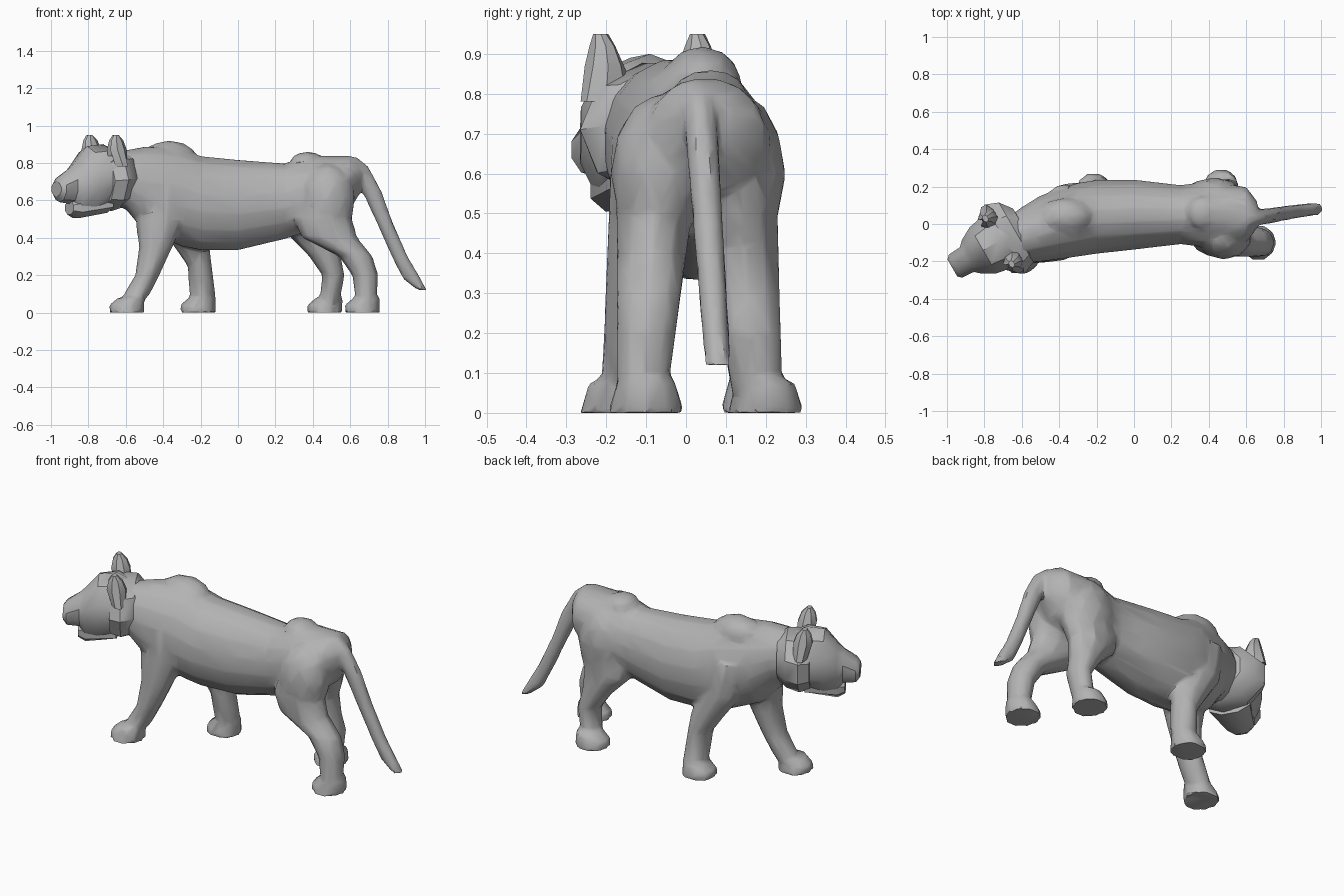
import bpy, bmesh
from math import sin, cos, pi, radians
from mathutils import Matrix, Vector

cube = bpy.data.objects.get("Cube")
if cube:
    bpy.data.objects.remove(cube, do_unlink=True)

# One flat grey for the whole animal
grey = bpy.data.materials.new("soft_grey")
grey.use_nodes = True
grey.diffuse_color = (0.45, 0.45, 0.45, 1)
for node in grey.node_tree.nodes:
    if node.type == 'BSDF_PRINCIPLED':
        node.inputs["Base Color"].default_value = grey.diffuse_color


def loft(bm, ellipses, sides, matrix):
    """Closed skin through ellipses, each given as centre, half width and half depth vectors."""
    rings = []
    for centre, across, along in ellipses:
        angles = [2 * pi * (i + 0.5) / sides for i in range(sides)]
        rings.append([bm.verts.new(matrix @ (centre + across * cos(a) + along * sin(a)))
                      for a in angles])
    for lower, upper in zip(rings, rings[1:]):
        for i in range(sides):
            j = (i + 1) % sides
            bm.faces.new((lower[i], lower[j], upper[j], upper[i]))
    bm.faces.new(rings[0])
    bm.faces.new(rings[-1])


def trunk(bm, rows, sides, bend=lambda x: 0, matrix=Matrix()):
    """Level form along x. Row: x, bottom, top, half width; bend gives the middle y."""
    ellipses = []
    for x, bottom, top, half in rows:
        ellipses.append((Vector((x, bend(x), (bottom + top) / 2)),
                         Vector((0, half, 0)), Vector((0, 0, (top - bottom) / 2))))
    loft(bm, ellipses, sides, matrix)


def limb(bm, rows, y_ends, half_ends, sides, matrix=Matrix()):
    """Upright form. Row: z, front x, back x; y and half width run evenly between the ends."""
    ellipses = []
    z_first, z_last = rows[0][0], rows[-1][0]
    for z, front, back in rows:
        t = (z - z_first) / (z_last - z_first)
        y = y_ends[0] + (y_ends[1] - y_ends[0]) * t
        half = half_ends[0] + (half_ends[1] - half_ends[0]) * t
        ellipses.append((Vector(((front + back) / 2, y, z)),
                         Vector((0, half, 0)), Vector(((back - front) / 2, 0, 0))))
    loft(bm, ellipses, sides, matrix)


def leg(bm, paw_x, paw_y, y_ends, rows):
    """A tapered leg standing on a flat, rounded paw."""
    length, half = 0.19, 0.1
    paw = [(0, paw_x, paw_x + length), (0.04, paw_x, paw_x + length),
           (0.08, paw_x + length / 4, paw_x + length)]
    limb(bm, paw, (paw_y, paw_y), (half, half * 0.75), 10)
    ankle = (0.04, paw_x + length / 3, paw_x + length * 0.9)
    limb(bm, [ankle] + rows, y_ends, (0.065, 0.11), 10)


def muscle(bm, centre, size):
    """A rounded mass showing under the skin."""
    place = Matrix.Translation(centre) @ Matrix.Diagonal((*size, 1))
    bmesh.ops.create_icosphere(bm, subdivisions=2, radius=1, matrix=place)


def finish(name, bm, angle):
    """Turn a bmesh into a shaded object."""
    bmesh.ops.recalc_face_normals(bm, faces=bm.faces[:])
    mesh = bpy.data.meshes.new(name)
    bm.to_mesh(mesh)
    bm.free()
    mesh.materials.append(grey)
    obj = bpy.data.objects.new(name, mesh)
    bpy.context.collection.objects.link(obj)
    bpy.ops.object.select_all(action='DESELECT')
    obj.select_set(True)
    bpy.context.view_layer.objects.active = obj
    bpy.ops.object.shade_smooth_by_angle(angle=radians(angle))
    return obj


def melt(obj, ratio, angle):
    """Fuse overlapping forms into one skin with coarse facets."""
    skin = obj.modifiers.new("skin", 'REMESH')
    skin.mode = 'VOXEL'
    skin.voxel_size = 0.012
    soft = obj.modifiers.new("soft", 'SMOOTH')
    soft.iterations = 4
    facets = obj.modifiers.new("facets", 'DECIMATE')
    facets.ratio = ratio
    for modifier in (skin.name, soft.name, facets.name):
        bpy.ops.object.modifier_apply(modifier=modifier)
    bpy.ops.object.shade_smooth_by_angle(angle=radians(angle))


# Torso and neck, curving sideways towards the head
body = bmesh.new()
trunk(body, [
    (-0.72, 0.59, 0.84, 0.11),
    (-0.6, 0.55, 0.87, 0.15),
    (-0.5, 0.43, 0.89, 0.18),
    (-0.3, 0.35, 0.88, 0.2),
    (-0.2, 0.33, 0.84, 0.2),
    (0, 0.33, 0.82, 0.19),
    (0.25, 0.39, 0.8, 0.16),
    (0.4, 0.44, 0.84, 0.18),
    (0.6, 0.55, 0.84, 0.15),
    (0.66, 0.65, 0.8, 0.07),
], 16, bend=lambda x: 0.05 - 0.3 * min(x, 0) ** 2)

# Shoulder blades, hip bones and the two haunches
muscle(body, (-0.37, 0.04, 0.83), (0.15, 0.1, 0.09))
muscle(body, (0.37, 0.06, 0.81), (0.09, 0.09, 0.05))
muscle(body, (0.48, -0.07, 0.6), (0.15, 0.12, 0.2))
muscle(body, (0.43, 0.14, 0.6), (0.16, 0.11, 0.2))

# Legs in mid stride
leg(body, -0.69, -0.17, (-0.15, -0.08), [
    (0.1, -0.61, -0.47), (0.2, -0.55, -0.42), (0.35, -0.53, -0.35),
    (0.5, -0.55, -0.28), (0.7, -0.5, -0.3)])
leg(body, -0.31, 0.18, (0.18, 0.1), [
    (0.1, -0.26, -0.12), (0.25, -0.27, -0.14), (0.35, -0.34, -0.15),
    (0.5, -0.45, -0.2), (0.7, -0.48, -0.28)])
leg(body, 0.57, -0.1, (-0.11, -0.07), [
    (0.2, 0.61, 0.75), (0.3, 0.54, 0.72), (0.4, 0.34, 0.64),
    (0.5, 0.3, 0.61), (0.65, 0.36, 0.62)])
leg(body, 0.37, 0.2, (0.18, 0.12), [
    (0.2, 0.45, 0.57), (0.3, 0.38, 0.55), (0.42, 0.26, 0.55),
    (0.5, 0.25, 0.58), (0.65, 0.32, 0.6)])

# Tail hanging from the rump
limb(body, [(0.12, 0.96, 1.01), (0.18, 0.88, 0.98), (0.3, 0.82, 0.91), (0.48, 0.74, 0.83),
            (0.65, 0.66, 0.77), (0.78, 0.57, 0.7), (0.83, 0.5, 0.64)],
     (0.08, 0.03), (0.035, 0.045), 8)
melt(finish("body_legs_and_tail", body, 35), 0.06, 35)

# Head parts share a frame turned sideways
turn = Matrix.Translation((-0.72, -0.09, 0)) @ Matrix.Rotation(radians(30), 4, 'Z')
face = [
    (0.08, 0.58, 0.86, 0.13),
    (0, 0.55, 0.9, 0.17),
    (-0.1, 0.53, 0.89, 0.15),
    (-0.17, 0.53, 0.81, 0.11),
    (-0.2, 0.58, 0.78, 0.08),
    (-0.27, 0.59, 0.73, 0.075),
    (-0.29, 0.62, 0.7, 0.055),
]
cheek_ruff = [
    (0.15, 0.6, 0.84, 0.12),
    (0.1, 0.56, 0.88, 0.19),
    (0.03, 0.54, 0.88, 0.22),
    (-0.03, 0.55, 0.86, 0.18),
]
lower_jaw = [
    (0, 0.53, 0.64, 0.12),
    (-0.17, 0.5, 0.62, 0.08),
    (-0.21, 0.52, 0.6, 0.05),
]
for name, rows, sides in (("face", face, 10), ("cheek_ruff", cheek_ruff, 9),
                          ("lower_jaw", lower_jaw, 8)):
    bm = bmesh.new()
    trunk(bm, rows, sides, matrix=turn)
    finish(name, bm, 35)

# Round upright ears with a hollow pressed into the front
forward = turn.to_3x3() @ Vector((-1, 0, 0))
for name, side in (("left_ear", -1), ("right_ear", 1)):
    bm = bmesh.new()
    limb(bm, [(0.78, -0.02, 0.06), (0.87, -0.05, 0.06), (0.92, -0.04, 0.04), (0.95, -0.02, 0.01)],
         (side * 0.13, side * 0.14), (0.08, 0.02), 8, turn)
    bmesh.ops.recalc_face_normals(bm, faces=bm.faces[:])
    hollow = [f for f in bm.faces if f.normal.dot(forward) > 0.85]
    bmesh.ops.inset_region(bm, faces=hollow, thickness=0.008, depth=-0.02)
    finish(name, bm, 35)
